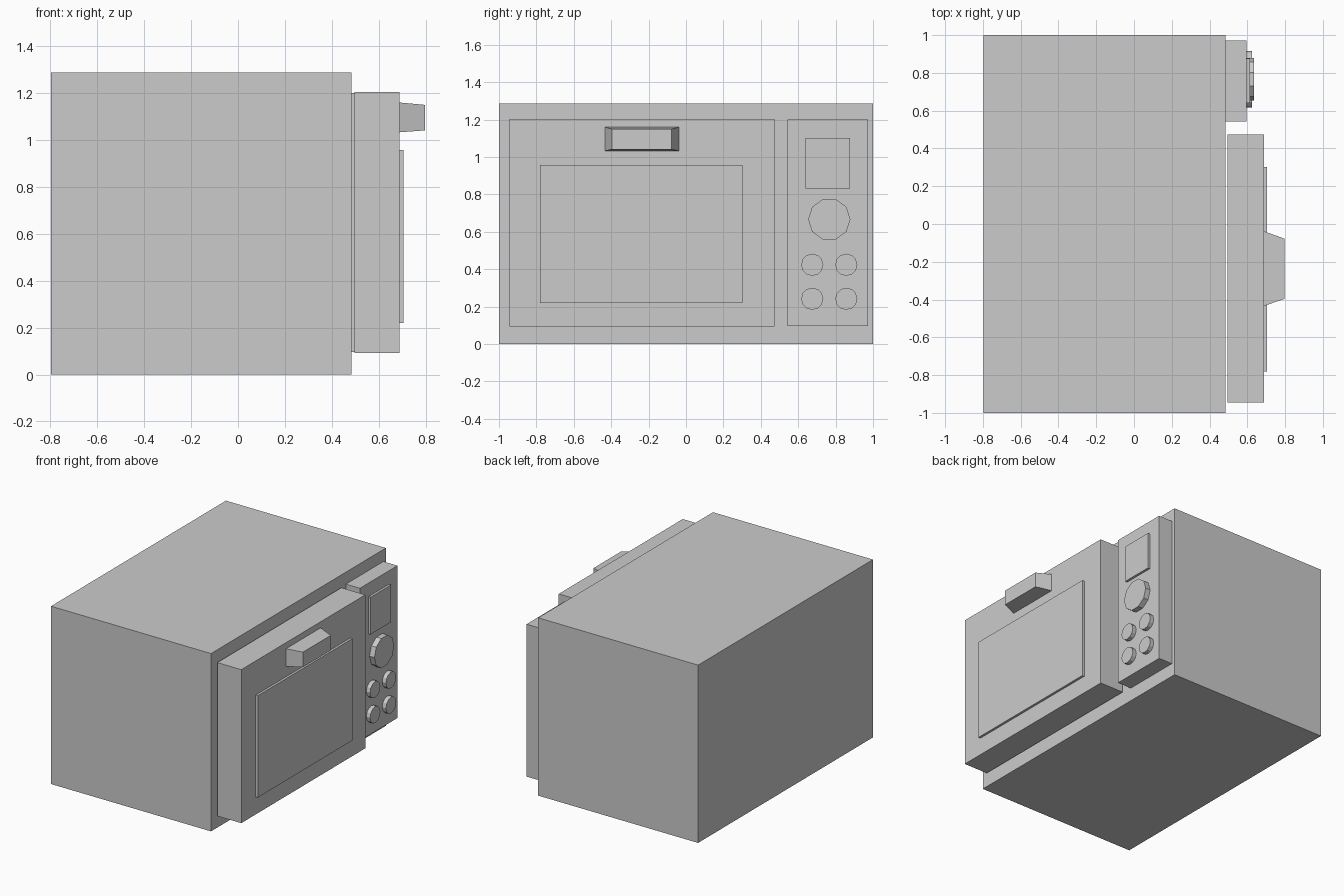
import bpy, bmesh, math

if "Cube" in bpy.data.objects:
    bpy.data.objects.remove(bpy.data.objects["Cube"])


def finish(name, bm):
    bmesh.ops.recalc_face_normals(bm, faces=bm.faces)
    mesh = bpy.data.meshes.new(name)
    bm.to_mesh(mesh)
    bm.free()
    obj = bpy.data.objects.new(name, mesh)
    bpy.context.collection.objects.link(obj)
    return obj


def loft(name, x0, ring0, x1, ring1):
    """Solid along x between two (y, z) outlines."""
    bm = bmesh.new()
    a = [bm.verts.new((x0, y, z)) for y, z in ring0]
    b = [bm.verts.new((x1, y, z)) for y, z in ring1]
    n = len(a)
    bm.faces.new(a)
    bm.faces.new(b)
    for i in range(n):
        j = (i + 1) % n
        bm.faces.new((a[i], a[j], b[j], b[i]))
    return finish(name, bm)


def rect(y0, y1, z0, z1):
    return [(y0, z0), (y1, z0), (y1, z1), (y0, z1)]


def box(name, x0, x1, y0, y1, z0, z1):
    return loft(name, x0, rect(y0, y1, z0, z1), x1, rect(y0, y1, z0, z1))


def knob(name, x0, x1, y, z, r, sides):
    ring = [(y + r * math.cos(2 * math.pi * i / sides),
             z + r * math.sin(2 * math.pi * i / sides)) for i in range(sides)]
    return loft(name, x0, ring, x1, ring)


# Main oven casing
box("body", -0.797, 0.484, -1.0, 1.0, 0.0, 1.287)

# Door, held slightly off the casing, with raised window and tapered handle
box("door", 0.496, 0.688, -0.945, 0.473, 0.093, 1.204)
box("door_window", 0.688, 0.705, -0.78, 0.302, 0.22, 0.957)
loft("door_handle", 0.688, rect(-0.434, -0.038, 1.033, 1.16),
     0.797, rect(-0.396, -0.078, 1.041, 1.15))

# Control panel with display, dial and four buttons
box("control_panel", 0.484, 0.596, 0.543, 0.972, 0.097, 1.2)
box("display", 0.596, 0.613, 0.64, 0.876, 0.833, 1.102)
knob("dial", 0.596, 0.635, 0.766, 0.667, 0.113, 10)
for row, z in enumerate((0.424, 0.242)):
    for col, y in enumerate((0.675, 0.857)):
        knob(f"button_{row}_{col}", 0.596, 0.626, y, z, 0.059, 12)
